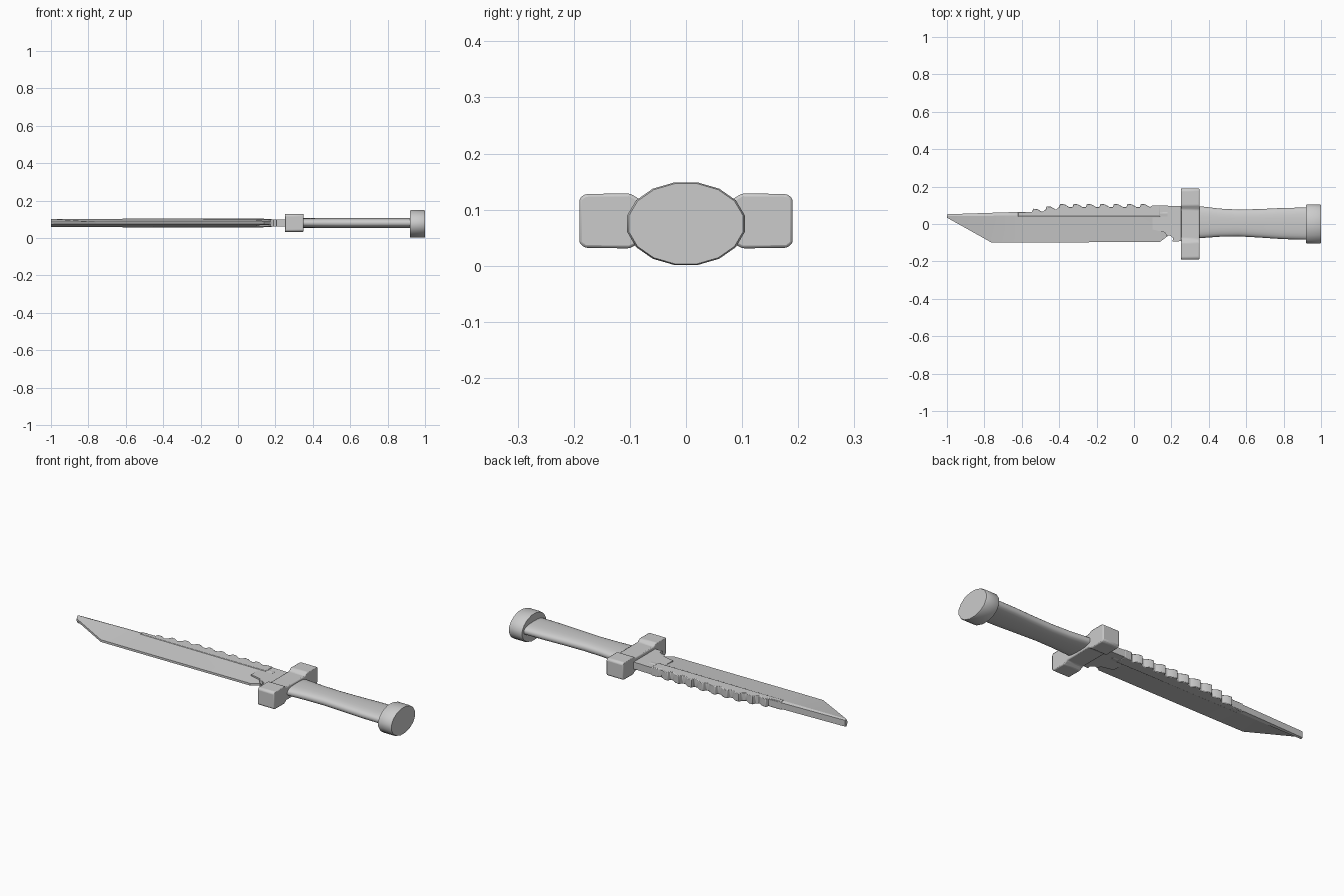
import bpy, bmesh, math
from mathutils import Vector

if "Cube" in bpy.data.objects:
    bpy.data.objects.remove(bpy.data.objects["Cube"])

ZC = 0.08  # height of the knife's centre plane


def finish(name, bm, angle=30, bevel=0):
    bmesh.ops.remove_doubles(bm, verts=bm.verts, dist=1e-5)
    bmesh.ops.recalc_face_normals(bm, faces=bm.faces)
    me = bpy.data.meshes.new(name)
    bm.to_mesh(me)
    bm.free()
    ob = bpy.data.objects.new(name, me)
    bpy.context.collection.objects.link(ob)
    if bevel:
        m = ob.modifiers.new("Bevel", 'BEVEL')
        m.width, m.segments, m.limit_method = bevel, 2, 'ANGLE'
    bpy.ops.object.select_all(action='DESELECT')
    ob.select_set(True)
    bpy.context.view_layer.objects.active = ob
    bpy.ops.object.shade_smooth_by_angle(angle=math.radians(angle))
    return ob


def loft(name, rings, angle=30, bevel=0):
    bm = bmesh.new()
    vr = [[bm.verts.new(p) for p in r] for r in rings]
    n = len(vr[0])
    for a, b in zip(vr, vr[1:]):
        for i in range(n):
            j = (i + 1) % n
            bm.faces.new((a[i], a[j], b[j], b[i]))
    bm.faces.new(vr[0])
    bm.faces.new(vr[-1])
    return finish(name, bm, angle, bevel)


def plate(name, outline, half, bevel=0):
    # outline in the xy plane, extruded evenly about the centre plane
    return loft(name, [[(x, y, ZC + s * half) for x, y in outline] for s in (-1, 1)], bevel=bevel)


def oval(x, y_low, y_high, hz, n=24, power=2.0, zc=ZC, phase=0.0):
    ring = []
    for i in range(n):
        a = 2 * math.pi * (i + phase) / n
        c, s = math.cos(a), math.sin(a)
        y = math.copysign(abs(c) ** (2 / power), c) * (y_high - y_low) / 2
        z = math.copysign(abs(s) ** (2 / power), s) * hz
        ring.append((x, (y_low + y_high) / 2 + y, zc + z))
    return ring


# blade: ground from a thick ridge down to a narrow edge
def blade_ring(x, edge, ridge, spine):
    side = [(edge, .006), (ridge, .021), (spine, .017)]
    return ([(x, y, ZC - h) for y, h in side] +
            [(x, y, ZC + h) for y, h in reversed(side)])


loft("blade", [blade_ring(*r) for r in (
    (-1.0, .034, .042, .052), (-.76, -.10, .044, .060), (-.60, -.10, .046, .065),
    (.14, -.095, .055, .07), (.18, -.065, .056, .07))], angle=10)

# saw-toothed spine
teeth = [(-.62, .04), (-.62, .064)]
for i in range(9):
    x = -.545 + i * .072
    peak = min(.082 + i * .013, .108)
    teeth += [(x, peak - .018), (x + .006, peak), (x + .03, peak - .003), (x + .055, peak - .018)]
teeth += [(.10, .10), (.14, .10), (.14, .04)]
plate("saw_spine", teeth, .023, bevel=.003)

# ricasso with the small finger notch in front of the guard
plate("ricasso", [(.10, .10), (.27, .095), (.27, -.09), (.205, -.095), (.21, -.075),
                  (.19, -.06), (.175, -.065), (.165, -.045), (.10, -.03)], .019)

# guard: tall end blocks with a lower waist
half = [(-.19, .04), (-.18, .048), (-.10, .049), (-.078, .036), (.078, .036),
        (.10, .049), (.18, .048), (.19, .04)]
section = [(y, ZC + h) for y, h in half] + [(y, ZC - h) for y, h in reversed(half)]
loft("guard", [[(x, y, z) for y, z in section] for x in (.25, .35)], bevel=.005)

# handle: flattened oval with a gentle waist
loft("handle", [oval(x, lo, hi, hz, power=2.6) for x, lo, hi, hz in (
    (.30, -.078, .096, .025), (.36, -.075, .094, .026), (.46, -.068, .082, .027),
    (.56, -.066, .077, .027), (.68, -.073, .080, .027), (.80, -.081, .086, .027),
    (.93, -.084, .088, .027))], angle=50)

# pommel: short oval drum
loft("pommel", [oval(x, -.107 * s, .107 * s, .075 * s, n=16, zc=.075, phase=.5)
                for x, s in ((.92, .97), (.926, 1), (.994, 1), (1.0, .97))], angle=50)
